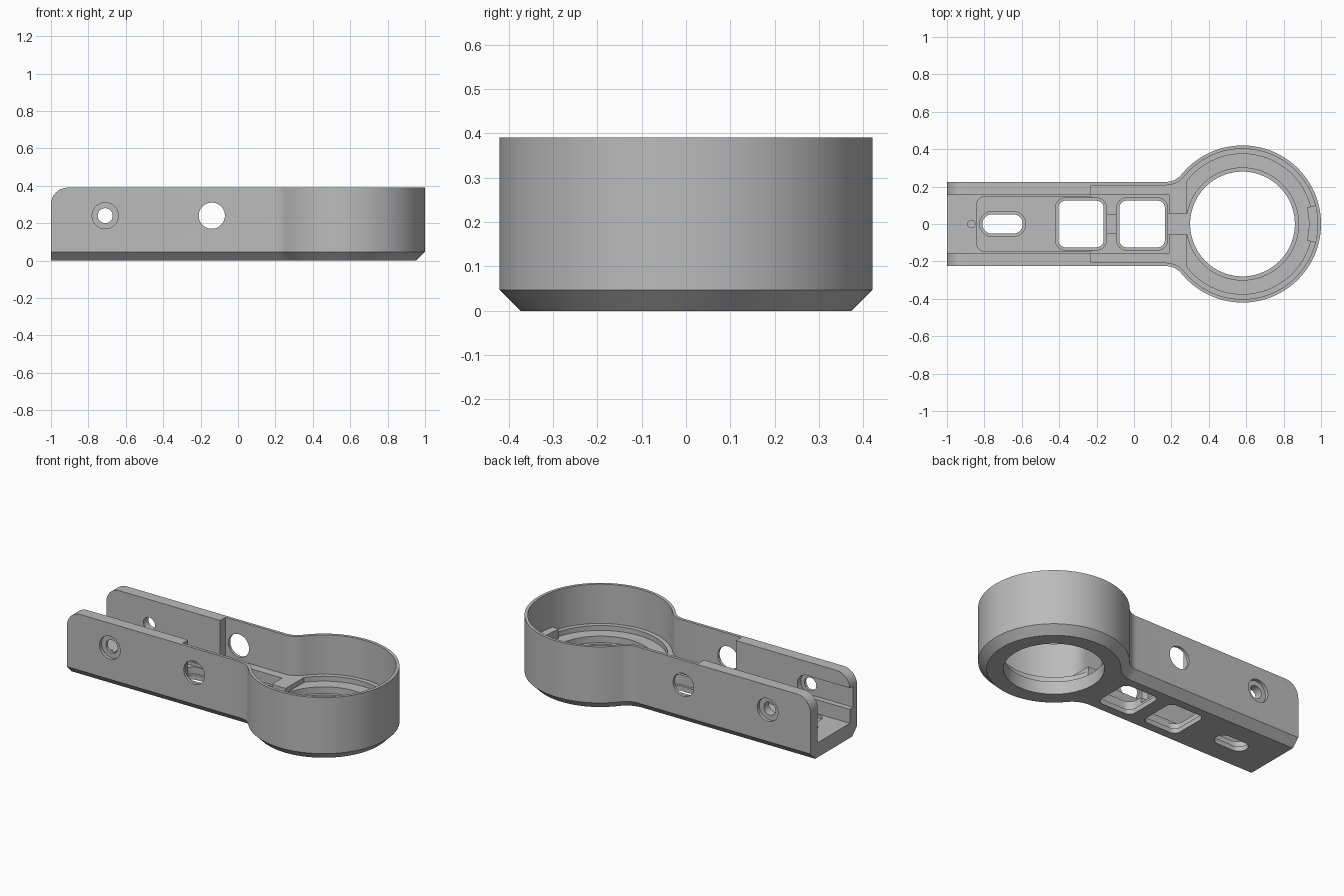
import bpy, bmesh
from math import pi, cos, sin, atan2, radians

cube = bpy.data.objects.get("Cube")
if cube:
    bpy.data.objects.remove(cube, do_unlink=True)

HEIGHT, CHAMFER = 0.39, 0.047
RING_X, RING_R = 0.58, 0.42
HALF_W, NECK_X, NECK_R = 0.225, 0.17, 0.108

grey = bpy.data.materials.new("plain_grey")
grey.use_nodes = True
grey.diffuse_color = (0.5, 0.5, 0.5, 1)
grey.node_tree.nodes["Principled BSDF"].inputs["Base Color"].default_value = (0.5, 0.5, 0.5, 1)


def arc(cx, cy, r, a0, a1, n):
    return [(cx + r * cos(a0 + (a1 - a0) * i / n), cy + r * sin(a0 + (a1 - a0) * i / n))
            for i in range(n + 1)]


def outline(inset, x0):
    """Handle, neck fillet and ring outline, moved inwards."""
    neck_y = HALF_W + NECK_R
    a = atan2(neck_y, NECK_X - RING_X)
    upper = [(x0, HALF_W - inset)]
    upper += arc(NECK_X, neck_y, NECK_R + inset, -pi / 2, a - pi, 10)
    upper += arc(RING_X, 0, RING_R - inset, a, 0, 48)[1:]
    return upper + [(x, -y) for x, y in reversed(upper[:-1])]


def round_rect(x0, x1, half, r):
    pts = []
    for cx, cy, a in ((x1 - r, half - r, 0), (x0 + r, half - r, pi / 2),
                      (x0 + r, r - half, pi), (x1 - r, r - half, 1.5 * pi)):
        pts += arc(cx, cy, r, a, a + pi / 2, 8)
    return pts


def circle(x, y, r, n=48):
    return arc(x, y, r, 0, 2 * pi, n)[:-1]


def rect(x0, x1, half):
    return [(x0, -half), (x1, -half), (x1, half), (x0, half)]


def loft(name, sections, sideways=False):
    """Closed solid through matching loops; sideways loops lie in x and z."""
    bm = bmesh.new()
    rings = []
    for loop, level in sections:
        rings.append([bm.verts.new((u, level, v) if sideways else (u, v, level))
                      for u, v in loop])
    for low, high in zip(rings, rings[1:]):
        for i in range(len(low)):
            j = (i + 1) % len(low)
            bm.faces.new((low[i], low[j], high[j], high[i]))
    bm.faces.new(rings[0][::-1])
    bm.faces.new(rings[-1])
    bmesh.ops.recalc_face_normals(bm, faces=bm.faces)
    mesh = bpy.data.meshes.new(name)
    bm.to_mesh(mesh)
    bm.free()
    mesh.materials.append(grey)
    obj = bpy.data.objects.new(name, mesh)
    bpy.context.collection.objects.link(obj)
    return obj


def select(obj):
    bpy.ops.object.select_all(action='DESELECT')
    obj.select_set(True)
    bpy.context.view_layer.objects.active = obj


def combine(target, tool, operation='DIFFERENCE'):
    tool.hide_render = True
    mod = target.modifiers.new("cut", 'BOOLEAN')
    mod.operation, mod.object, mod.solver = operation, tool, 'EXACT'
    select(target)
    bpy.ops.object.modifier_apply(modifier=mod.name)
    bpy.data.objects.remove(tool, do_unlink=True)


def cut(loop, low, high=0.6, sideways=False):
    combine(body, loft("cutter", [(loop, low), (loop, high)], sideways))


# Outer body with chamfered underside
body = loft("holder_body", [(outline(CHAMFER, -1), 0), (outline(0, -1), CHAMFER),
                            (outline(0, -1), HEIGHT)])

# Rounded upper corners at the open end
side = [(-1.1, -0.1), (1.1, -0.1), (1.1, 0.6), (-0.91, 0.6)]
side += arc(-0.91, HEIGHT - 0.09, 0.09, pi / 2, pi, 12) + [(-1, 0.1), (-1.1, 0.1)]
combine(body, loft("cutter", [(side, -0.6), (side, 0.6)], True), 'INTERSECT')

# Thin walled tray, handle channel and ring floor
cut(outline(0.018, -0.23), 0.15)
cut(rect(-1.2, 0.19, 0.155), 0.09)
cut(round_rect(-0.84, -0.2, 0.145, 0.04), 0.07)
seat = arc(RING_X, 0, 0.375, radians(142), radians(-142), 64)
cut(seat, 0.12)

# Ring opening with a small lip
cut(circle(RING_X, 0, 0.30, 96), 0.08)
cut(circle(RING_X, 0, 0.28, 96), -0.2)

# Passages joining the windows and the ring
cut(rect(-0.2, -0.05, 0.05), 0.055)
cut(rect(0.14, 0.34, 0.055), 0.08)

# Windows and slot through the floor, each with a stepped rim
for x0, x1, half, r in ((-0.42, -0.147, 0.14, 0.055), (-0.093, 0.18, 0.14, 0.055),
                        (-0.825, -0.58, 0.067, 0.066)):
    rim = 0.015
    cut(round_rect(x0, x1, half, r), 0.03)
    cut(round_rect(x0 + rim, x1 - rim, half - rim, r - rim), -0.2)

# Small dimple near the open end
cut(circle(-0.87, 0, 0.02, 24), 0.075)

# Side holes, counterbores and the inner slide groove
cut(circle(-0.14, 0.24, 0.07), -0.6, 0.6, True)
cut(circle(-0.71, 0.24, 0.04), -0.6, 0.6, True)
for s in (-1, 1):
    cut(circle(-0.71, 0.24, 0.07), s * 0.205, s * 0.3, True)
groove = arc(-0.71, 0.24, 0.065, -pi / 2, pi / 2, 24) + [(-1.2, 0.305), (-1.2, 0.175)]
cut(groove, -0.188, -0.1, True)

select(body)
bpy.ops.object.shade_smooth_by_angle(angle=radians(25))

# Locating tab inside the ring
tab_loop = arc(RING_X, 0, 0.41, -0.25, 0.25, 8) + arc(RING_X, 0, 0.355, 0.25, -0.25, 8)
tab = loft("locating_tab", [(tab_loop, 0.11), (tab_loop, 0.175)])
select(tab)
bpy.ops.object.shade_smooth_by_angle(angle=radians(25))
